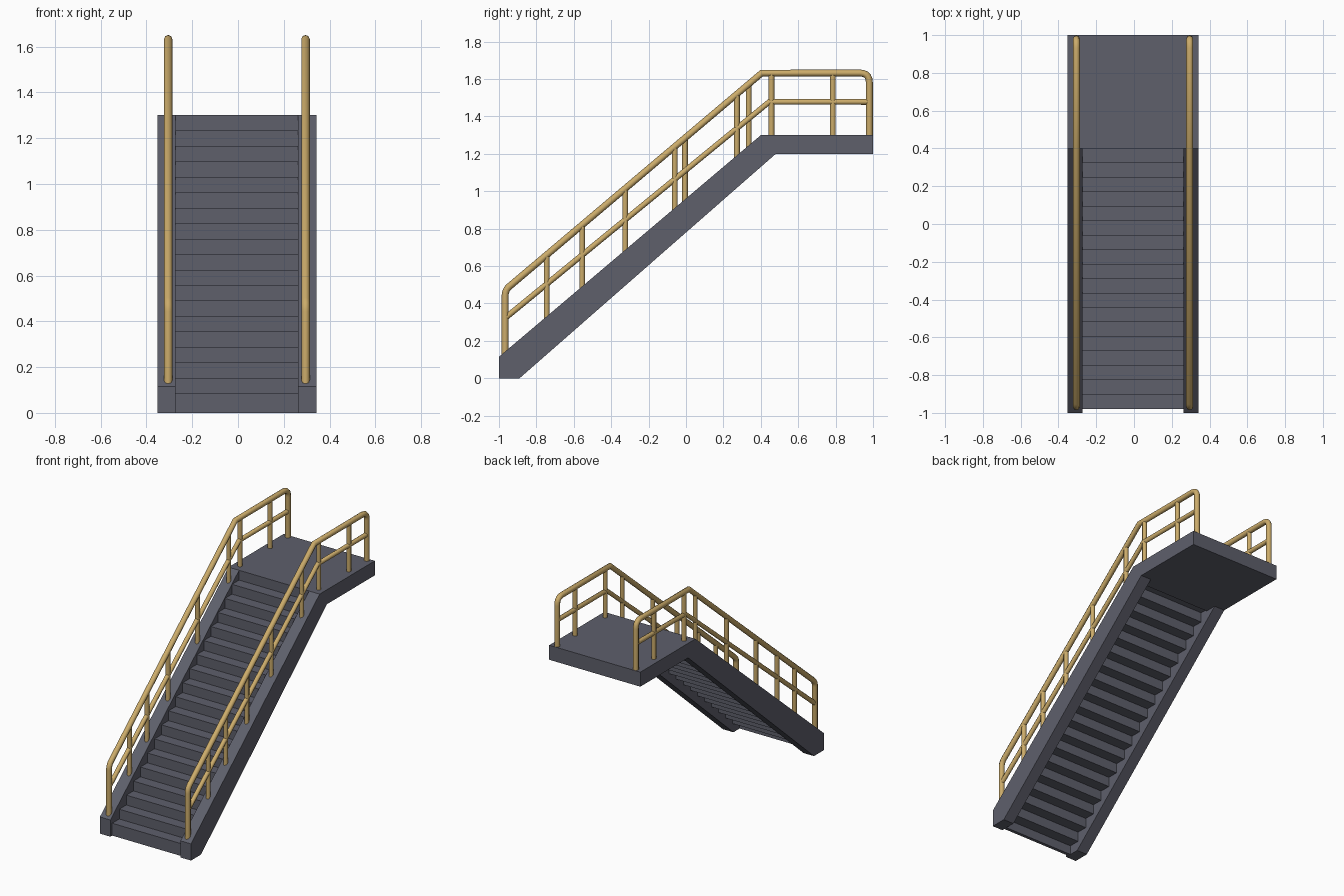
import bpy, bmesh, math
from mathutils import Vector

if "Cube" in bpy.data.objects:
    bpy.data.objects.remove(bpy.data.objects["Cube"])

CX = -0.005                      # middle of the staircase in x
IN, OUT = 0.267, 0.347           # inner and outer faces of the stringers


def material(name, rgb):
    m = bpy.data.materials.new(name)
    m.diffuse_color = (*rgb, 1)
    m.use_nodes = True
    m.node_tree.nodes["Principled BSDF"].inputs["Base Color"].default_value = m.diffuse_color
    return m


grey = material("slate grey", (0.112, 0.115, 0.148))
yellow = material("safety yellow", (0.60, 0.41, 0.145))


def extrude_profile(name, pts, x0, x1):
    """Extrude a (y, z) outline from x0 to x1."""
    bm = bmesh.new()
    a = [bm.verts.new((x0, y, z)) for y, z in pts]
    b = [bm.verts.new((x1, y, z)) for y, z in pts]
    n = len(pts)
    bm.faces.new(a)
    bm.faces.new(b[::-1])
    for i in range(n):
        j = (i + 1) % n
        bm.faces.new((a[j], a[i], b[i], b[j]))
    bmesh.ops.recalc_face_normals(bm, faces=bm.faces)
    me = bpy.data.meshes.new(name)
    bm.to_mesh(me)
    bm.free()
    me.materials.append(grey)
    ob = bpy.data.objects.new(name, me)
    bpy.context.collection.objects.link(ob)
    return ob


def fillet(p0, p1, p2, r, steps=5):
    """Rounded corner points at p1."""
    p0, p1, p2 = map(Vector, (p0, p1, p2))
    a = p1 + (p0 - p1).normalized() * r
    b = p1 + (p2 - p1).normalized() * r
    ts = [i / steps for i in range(steps + 1)]
    return [tuple(a * (1 - t) ** 2 + p1 * 2 * t * (1 - t) + b * t * t) for t in ts]


def tube(name, x, pts, r):
    """Round bar along (y, z) points at the given x."""
    cu = bpy.data.curves.new(name, 'CURVE')
    cu.dimensions = '3D'
    cu.bevel_depth = r
    cu.bevel_resolution = 2
    cu.use_fill_caps = True
    sp = cu.splines.new('POLY')
    sp.points.add(len(pts) - 1)
    for p, (y, z) in zip(sp.points, pts):
        p.co = (x, y, z, 1)
    cu.materials.append(yellow)
    ob = bpy.data.objects.new(name, cu)
    bpy.context.collection.objects.link(ob)
    bpy.ops.object.select_all(action='DESELECT')
    ob.select_set(True)
    bpy.context.view_layer.objects.active = ob
    bpy.ops.object.convert(target='MESH')
    bpy.ops.object.shade_smooth_by_angle(angle=math.radians(50))


# Stringers: sloped side beams running level beside the landing
side = [(-1, 0), (-0.89, 0), (0.48, 1.2), (1, 1.2), (1, 1.3), (0.4, 1.3), (-1, 0.115)]
extrude_profile("left_stringer", side, CX - OUT, CX - IN)
extrude_profile("right_stringer", side, CX + IN, CX + OUT)

# Landing slab
extrude_profile("landing", [(0.4, 1.2), (1, 1.2), (1, 1.3), (0.4, 1.3)], CX - IN, CX + IN)

# Steps: one folded plate of treads and risers
N, y0, z0, t = 18, -0.98, 0.085, 0.022
run, rise = (0.40 - y0) / N, (1.30 - z0) / N
top, under = [(y0, 0.0)], [(y0 + t, 0.0)]
for i in range(N):
    y, z = y0 + i * run, z0 + i * rise
    top += [(y, z), (y + run, z)]
    under += [(y + t, z - t), (y + run + (t if i < N - 1 else 0), z - t)]
extrude_profile("steps", top + under[::-1], CX - IN, CX + IN)


# Height of the sloped or level members at a given y
def beam_top(y):
    return min(1.3, 0.115 + (y + 1) * 1.185 / 1.4)


def rail_height(y):
    return min(1.632, 0.472 + (y + 0.967) * 1.16 / 1.372)


# Handrails: bent top bar with end posts, middle bar and uprights
A, B, C, D, E = (-0.967, 0.10), (-0.967, 0.472), (0.405, 1.632), (0.98, 1.632), (0.98, 1.28)
shared = [-0.745, -0.555, -0.325, 0.457, 0.785]
for label, sx, extra in (("left", -1, [-0.005, 0.335]), ("right", 1, [-0.06, 0.272])):
    x = CX + sx * 0.30
    path = [A] + fillet(A, B, C, 0.03) + [C] + fillet(C, D, E, 0.05) + [E]
    tube(label + "_top_rail", x, path, 0.0185)
    tube(label + "_middle_rail", x, [(-0.967, 0.322), (0.445, 1.478), (0.98, 1.478)], 0.0155)
    for k, y in enumerate(shared + extra):
        tube(f"{label}_post_{k + 1}", x, [(y, beam_top(y) - 0.02), (y, rail_height(y))], 0.0155)
